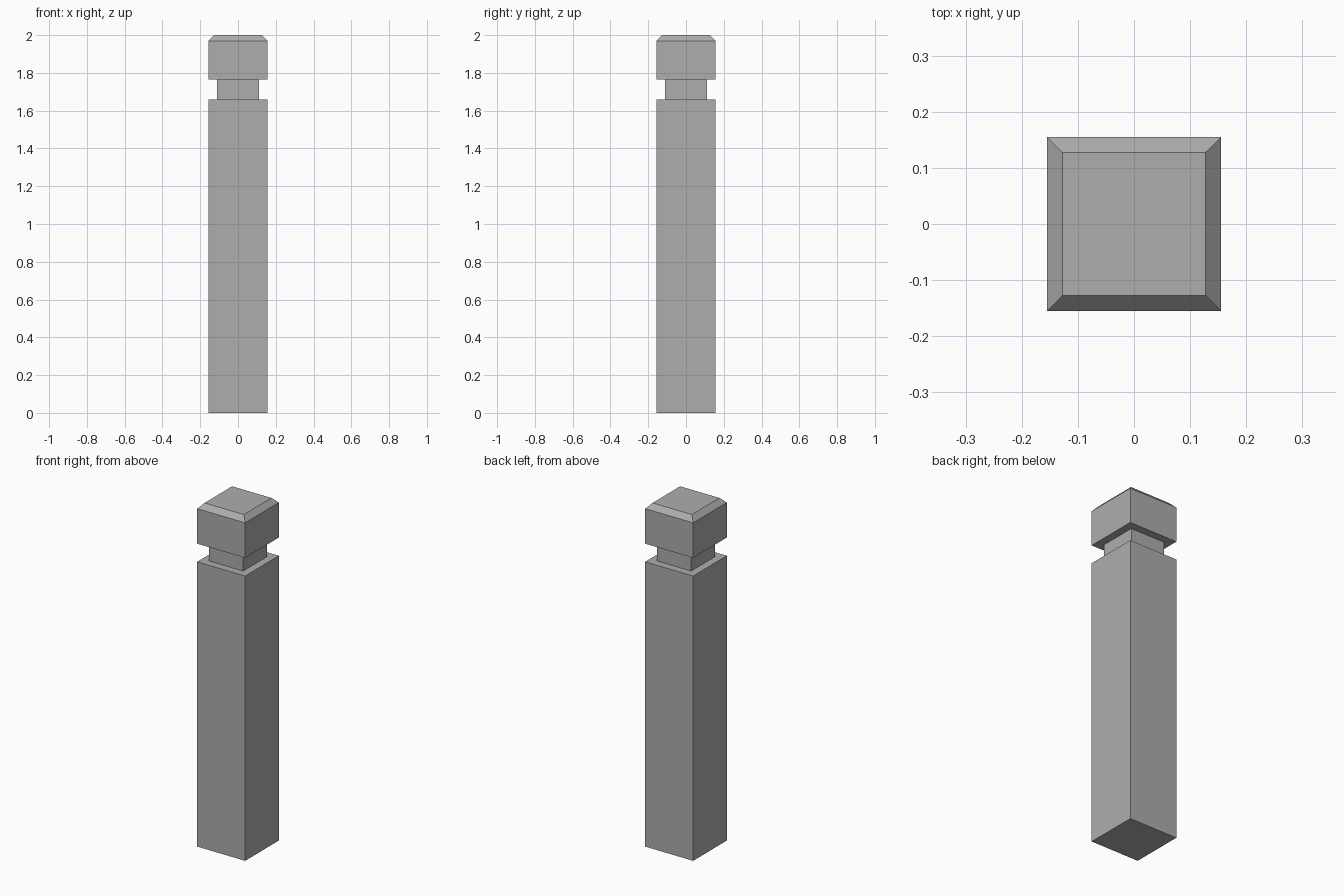
import bpy, bmesh

if "Cube" in bpy.data.objects:
    bpy.data.objects.remove(bpy.data.objects["Cube"])

# (half width, height) of each square ring, from the foot to the top
PROFILE = [
    (0.155, 0.0), (0.155, 1.66),       # shaft
    (0.11, 1.66), (0.11, 1.766),       # recessed neck
    (0.155, 1.766), (0.155, 1.97),     # cap block
    (0.127, 2.0),                      # chamfered top
]


def square_loft(name, profile):
    bm = bmesh.new()
    rings = [[bm.verts.new((sx * r, sy * r, z))
              for sx, sy in ((-1, -1), (1, -1), (1, 1), (-1, 1))]
             for r, z in profile]
    for low, high in zip(rings, rings[1:]):
        for i in range(4):
            j = (i + 1) % 4
            bm.faces.new((low[i], low[j], high[j], high[i]))
    bm.faces.new(rings[0][::-1])
    bm.faces.new(rings[-1])
    bmesh.ops.recalc_face_normals(bm, faces=bm.faces)
    mesh = bpy.data.meshes.new(name)
    bm.to_mesh(mesh)
    bm.free()
    obj = bpy.data.objects.new(name, mesh)
    bpy.context.collection.objects.link(obj)
    return obj


# Square post with a grooved neck and chamfered cap
post = square_loft("post", PROFILE)

# Dark grey finish
grey = bpy.data.materials.new("dark_grey")
grey.diffuse_color = (0.42, 0.42, 0.42, 1)
grey.use_nodes = True
grey.node_tree.nodes["Principled BSDF"].inputs["Base Color"].default_value = grey.diffuse_color
post.data.materials.append(grey)
